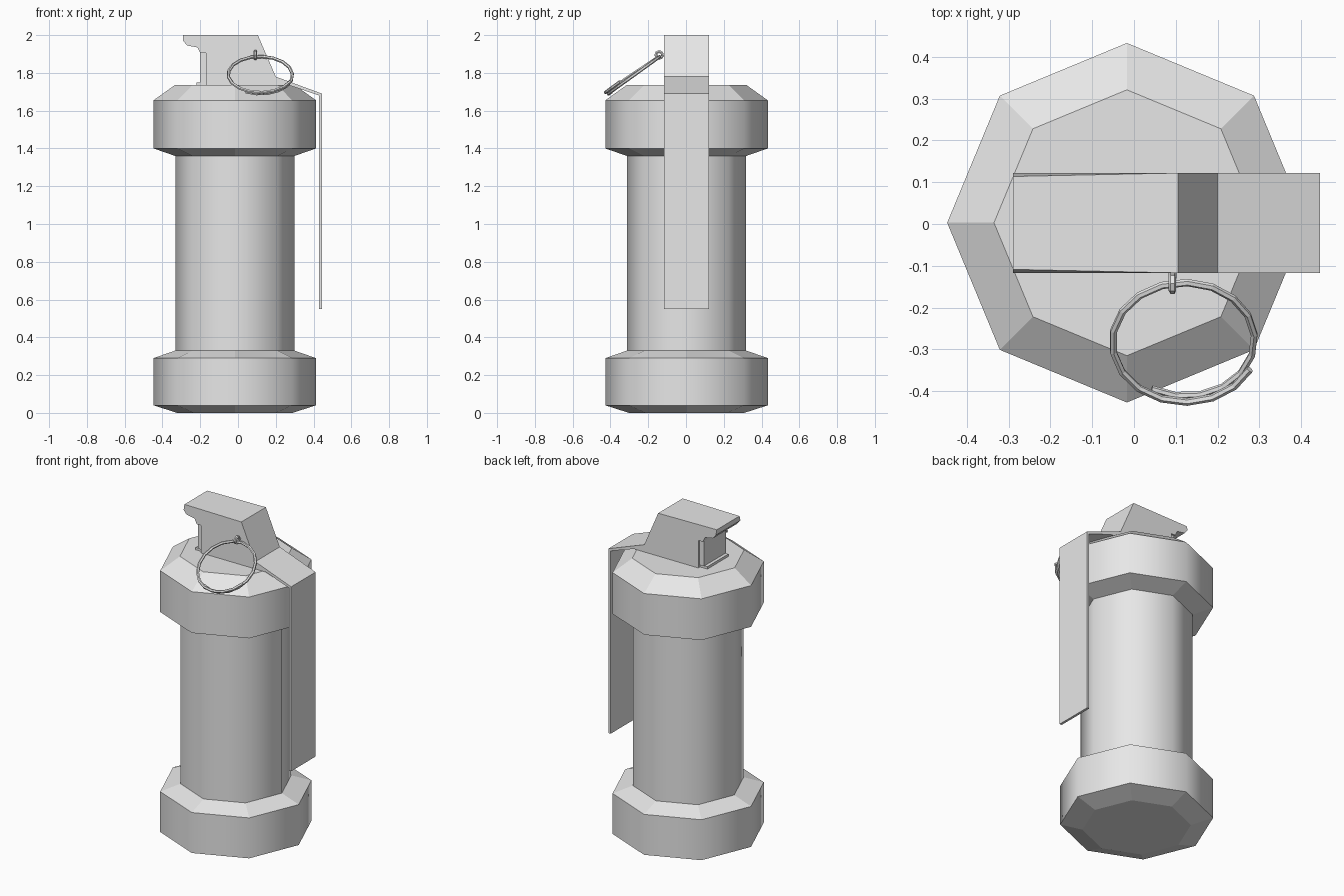
import bpy, bmesh
from math import cos, sin, pi, radians
from mathutils import Vector

if "Cube" in bpy.data.objects:
    bpy.data.objects.remove(bpy.data.objects["Cube"])

metal = bpy.data.materials.new("grey_metal")
metal.use_nodes = True
GREY = (0.8, 0.8, 0.8, 1)
metal.diffuse_color = GREY
metal.node_tree.nodes["Principled BSDF"].inputs["Base Color"].default_value = GREY

CX, CY = -0.017, 0.003


def finish(name, bm):
    bmesh.ops.recalc_face_normals(bm, faces=bm.faces[:])
    mesh = bpy.data.meshes.new(name)
    bm.to_mesh(mesh)
    bm.free()
    mesh.materials.append(metal)
    obj = bpy.data.objects.new(name, mesh)
    bpy.context.collection.objects.link(obj)
    return obj


def octagon_lathe(name, profile):
    """Eight-sided turned part: smooth walls, flat chamfers and ends."""
    bm = bmesh.new()
    rings = [[bm.verts.new((CX + r * cos(i * pi / 4), CY + r * sin(i * pi / 4), z))
              for i in range(8)] for r, z in profile]
    for low, high, (r0, _), (r1, _) in zip(rings, rings[1:], profile, profile[1:]):
        for i in range(8):
            j = (i + 1) % 8
            face = bm.faces.new((low[i], low[j], high[j], high[i]))
            face.smooth = r0 == r1
    bm.faces.new(rings[0])
    bm.faces.new(rings[-1])
    return finish(name, bm)


def side_profile(name, points, y0, y1):
    """Outline in x and z, extruded along y."""
    bm = bmesh.new()
    front = [bm.verts.new((x, y0, z)) for x, z in points]
    back = [bm.verts.new((x, y1, z)) for x, z in points]
    bm.faces.new(front)
    bm.faces.new(back)
    for i in range(len(points)):
        j = (i + 1) % len(points)
        bm.faces.new((front[i], front[j], back[j], back[i]))
    return finish(name, bm)


def wire(name, points, radius, cyclic=False):
    """Thin faceted tube along a path."""
    curve = bpy.data.curves.new(name, "CURVE")
    curve.dimensions = "3D"
    curve.bevel_depth = radius
    curve.bevel_resolution = 1
    curve.use_fill_caps = True
    spline = curve.splines.new("POLY")
    spline.points.add(len(points) - 1)
    for p, co in zip(spline.points, points):
        p.co = (*co, 1)
    spline.use_cyclic_u = cyclic
    spline.use_smooth = False
    curve.materials.append(metal)
    obj = bpy.data.objects.new(name, curve)
    bpy.context.collection.objects.link(obj)
    return obj


# Canister with its two wide end caps
octagon_lathe("canister_body", [
    (0.305, 0), (0.43, 0.04), (0.43, 0.29), (0.315, 0.33),
    (0.315, 1.36), (0.43, 1.40), (0.43, 1.655), (0.318, 1.735)])

# Fuze head and safety lever share one bent outline
head = side_profile("fuze_head_and_lever", [
    (-0.29, 2.0), (0.105, 2.0), (0.20, 1.78), (0.445, 1.69), (0.445, 0.55),
    (0.43, 0.55), (0.43, 1.68), (0.27, 1.735), (-0.17, 1.735), (-0.17, 1.905),
    (-0.20, 1.905), (-0.215, 1.935), (-0.27, 1.945), (-0.29, 1.97)], -0.117, 0.122)
for v in head.data.vertices:  # narrowed top lip
    if v.co.x < -0.28 and v.co.z > 1.99:
        v.co.y = CY + (v.co.y - CY) * 0.93

# Core block and foot in the notch under the lip
side_profile("fuze_core", [(-0.20, 1.75), (-0.16, 1.75), (-0.16, 1.905), (-0.20, 1.905)],
             -0.107, 0.112)
side_profile("fuze_foot", [(-0.22, 1.73), (-0.16, 1.73), (-0.16, 1.75), (-0.22, 1.75)],
             -0.10, 0.105)

# Safety pin and its eye
wire("safety_pin", [(0.092, -0.08, 1.895), (0.092, -0.13, 1.895)], 0.01)
wire("pin_eye", [(0.092, -0.142 + 0.018 * cos(i * pi / 4), 1.895 + 0.018 * sin(i * pi / 4))
                 for i in range(8)], 0.009, cyclic=True)

# Split pull ring: a little over one turn, tilted outward
centre = Vector((0.12, -0.28, 1.79))
across, slope = Vector((1, 0, 0)), Vector((0, 0.82, 0.57))
normal = across.cross(slope)
path = []
STEPS = 22
for i in range(STEPS + 1):
    t = i / STEPS
    a = radians(242 + 452 * t)
    r = 0.166 + 0.009 * t
    path.append(centre + r * (cos(a) * across + sin(a) * slope) + normal * 0.018 * (t - 0.5))
wire("pull_ring", path, 0.009)
